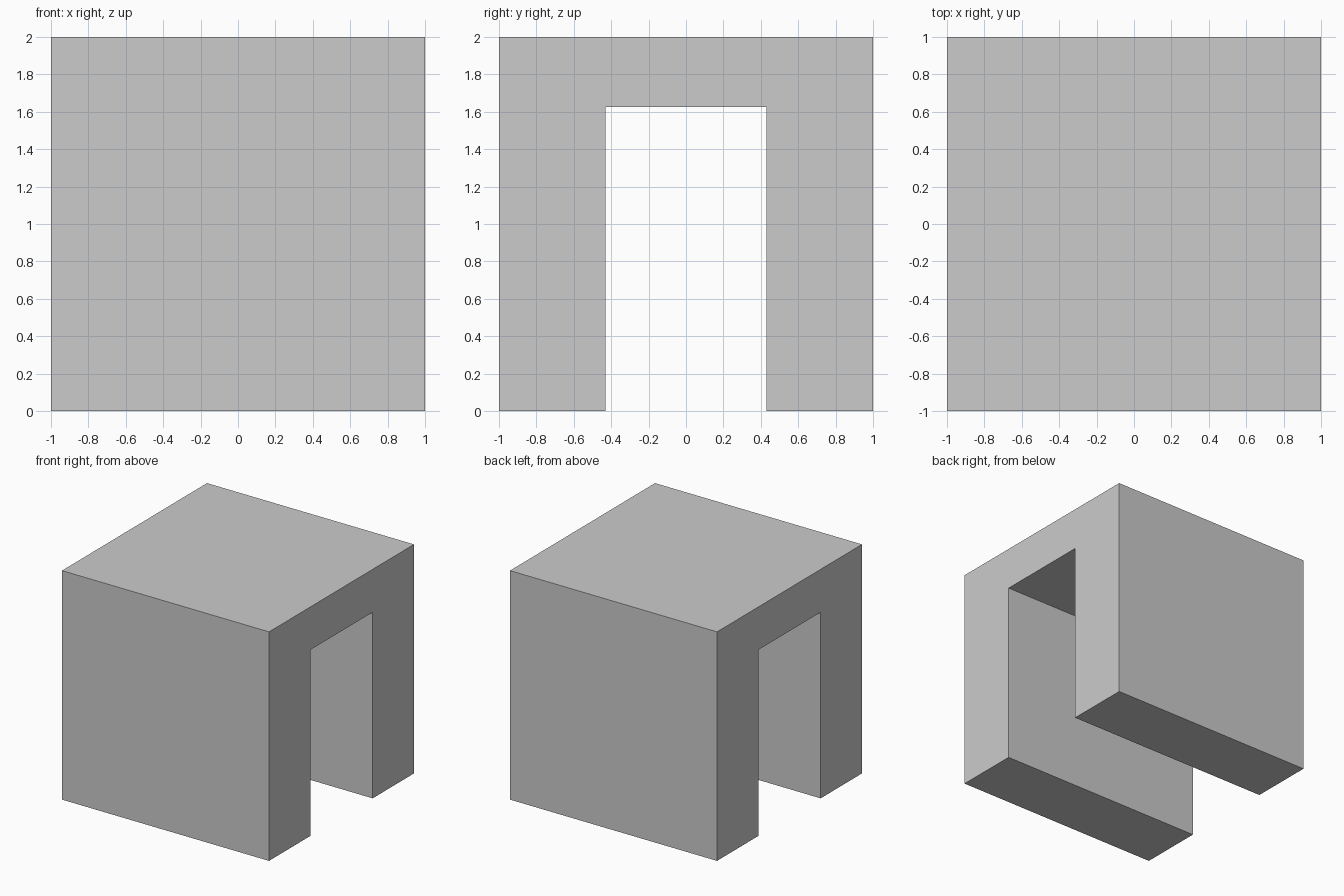
import bpy
import bmesh

if "Cube" in bpy.data.objects:
    bpy.data.objects.remove(bpy.data.objects["Cube"])

HALF = 1.0        # half width and half depth
HEIGHT = 2.0
SLOT_HALF = 0.43  # half width of the opening
SLOT_TOP = 1.625  # height of the opening


def extrude_profile(name, profile, x0, x1):
    """Extrude a closed (y, z) profile along x into a solid object."""
    bm = bmesh.new()
    face = bm.faces.new([bm.verts.new((x0, y, z)) for y, z in profile])
    result = bmesh.ops.extrude_face_region(bm, geom=[face])
    moved = [g for g in result["geom"] if isinstance(g, bmesh.types.BMVert)]
    bmesh.ops.translate(bm, verts=moved, vec=(x1 - x0, 0, 0))
    bmesh.ops.recalc_face_normals(bm, faces=bm.faces)
    mesh = bpy.data.meshes.new(name)
    bm.to_mesh(mesh)
    bm.free()
    obj = bpy.data.objects.new(name, mesh)
    bpy.context.collection.objects.link(obj)
    return obj


# Block with a square-headed passage running through it along x
half_outline = [(SLOT_HALF, SLOT_TOP), (SLOT_HALF, 0), (HALF, 0), (HALF, HEIGHT)]
outline = half_outline + [(-y, z) for y, z in reversed(half_outline)]
extrude_profile("archway_block", outline, -HALF, HALF)
